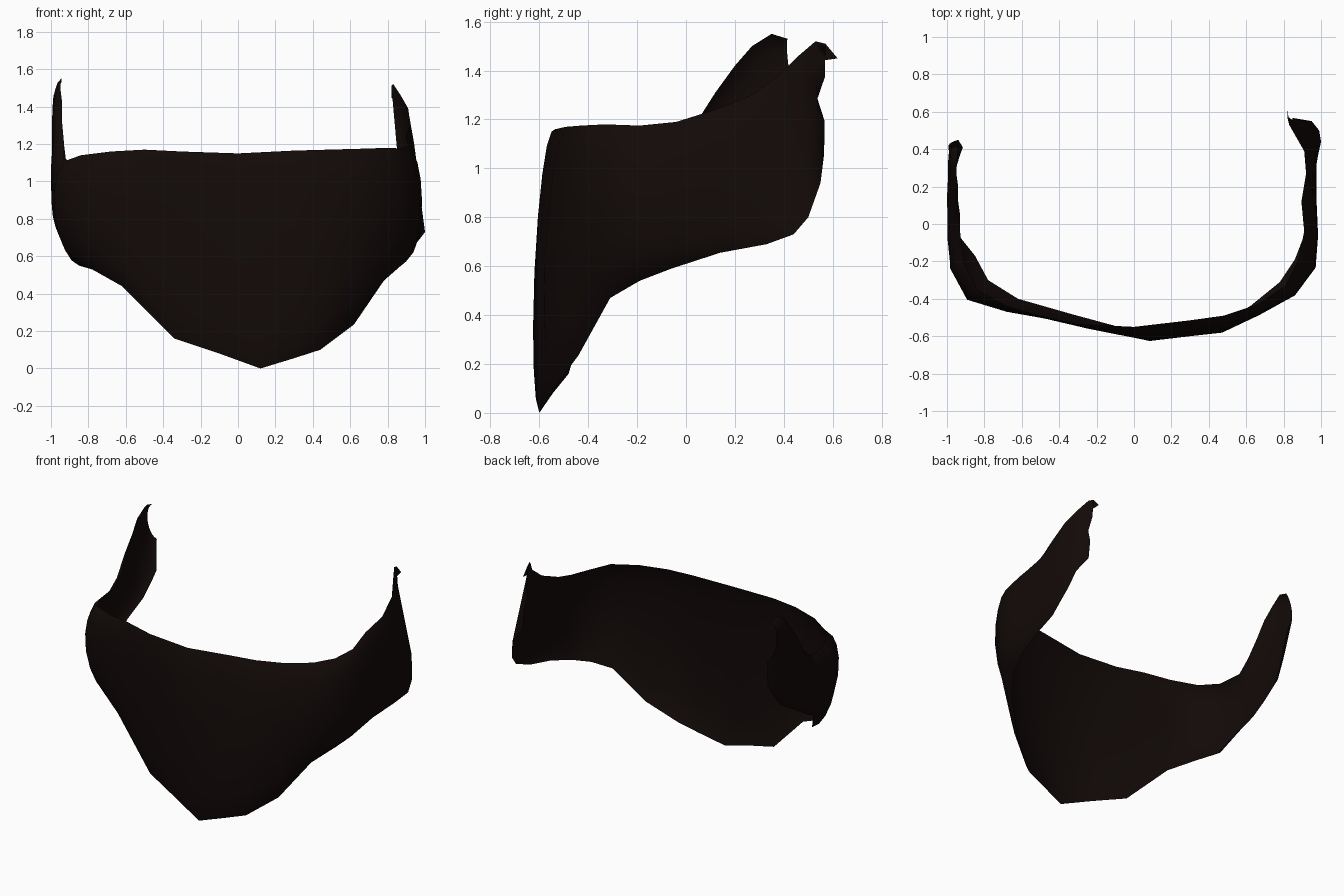
import bpy, bmesh
from mathutils import Vector

# (upper-edge point, lower-edge point, outward swell), from front centre round each side
right_side = [
    ((.30, -.515, 1.165), (.30, -.565, .055), .055),
    ((.48, -.49, 1.17), (.44, -.54, .10), .065),
    ((.66, -.43, 1.175), (.62, -.44, .235), .06),
    ((.81, -.33, 1.18), (.78, -.31, .47), .09),
    ((.88, -.19, 1.175), (.86, -.19, .54), .11),
    ((.91, -.04, 1.19), (.91, -.06, .59), .075),
    ((.895, .12, 1.24), (.94, .14, .655), .055),
    ((.92, .27, 1.30), (.97, .33, .69), .02),
    ((.91, .39, 1.39), (1.0, .44, .73), 0),
    ((.87, .46, 1.46), (.99, .50, .80), 0),
    ((.83, .53, 1.52), (.95, .55, .94), 0),
    ((.82, .57, 1.51), (.86, .565, 1.06), 0),
]
centre = ((0, -.55, 1.15), (.12, -.60, 0), .045)
left_side = [
    ((-.30, -.535, 1.16), (-.10, -.545, .08), .025),
    ((-.50, -.49, 1.17), (-.34, -.48, .16), .025),
    ((-.68, -.44, 1.16), (-.62, -.40, .44), .05),
    ((-.84, -.35, 1.14), (-.78, -.30, .53), .11),
    ((-.91, -.21, 1.115), (-.85, -.17, .55), .11),
    ((-.93, -.04, 1.12), (-.93, -.07, .69), .07),
    ((-.93, .05, 1.20), (-.955, .05, .755), .055),
    ((-.94, .12, 1.31), (-.96, .16, .825), .05),
    ((-.94, .20, 1.42), (-.948, .31, .913), .05),
    ((-.95, .27, 1.50), (-.93, .37, 1.0), .055),
    ((-.945, .35, 1.55), (-.915, .41, 1.075), .06),
    ((-.945, .415, 1.53), (-.94, .45, 1.275), .05),
]
columns = [(Vector(a), Vector(b), s)
           for a, b, s in left_side[::-1] + [centre] + right_side]
ROWS = [0, .05, .15, .3, .5, .7, .85, .95, 1]   # denser near the curled edges

# Face covering: one thin sheet lofted between the two edges
bm = bmesh.new()
mids = [(a + b) / 2 for a, b, s in columns]
grid = []
for i, (top, bottom, swell) in enumerate(columns):
    along = mids[min(i + 1, len(mids) - 1)] - mids[max(i - 1, 0)]
    out = Vector((along.y, -along.x, 0)).normalized()
    grid.append([bm.verts.new(top.lerp(bottom, t) + out * swell * (4 * t * (1 - t)) ** .6)
                 for t in ROWS])
for c0, c1 in zip(grid, grid[1:]):
    for r in range(len(ROWS) - 1):
        bm.faces.new((c0[r], c0[r + 1], c1[r + 1], c1[r]))

# Torn end of the right strap: a notch and a small pointed tip
grid[-1][4].co.y -= .03
tip = bm.verts.new((.82, .62, 1.45))
bm.faces.new((grid[-1][0], grid[-1][2], grid[-1][1]))
bm.faces.new((grid[-1][0], grid[-1][2], tip))

mesh = bpy.data.meshes.new("face_covering")
bm.to_mesh(mesh)
bm.free()
mesh.shade_smooth()
obj = bpy.data.objects.new("face_covering", mesh)
bpy.context.collection.objects.link(obj)

# Near-black cloth
cloth = bpy.data.materials.new("dark_cloth")
cloth.diffuse_color = (.006, .003, .0025, 1)
mesh.materials.append(cloth)
